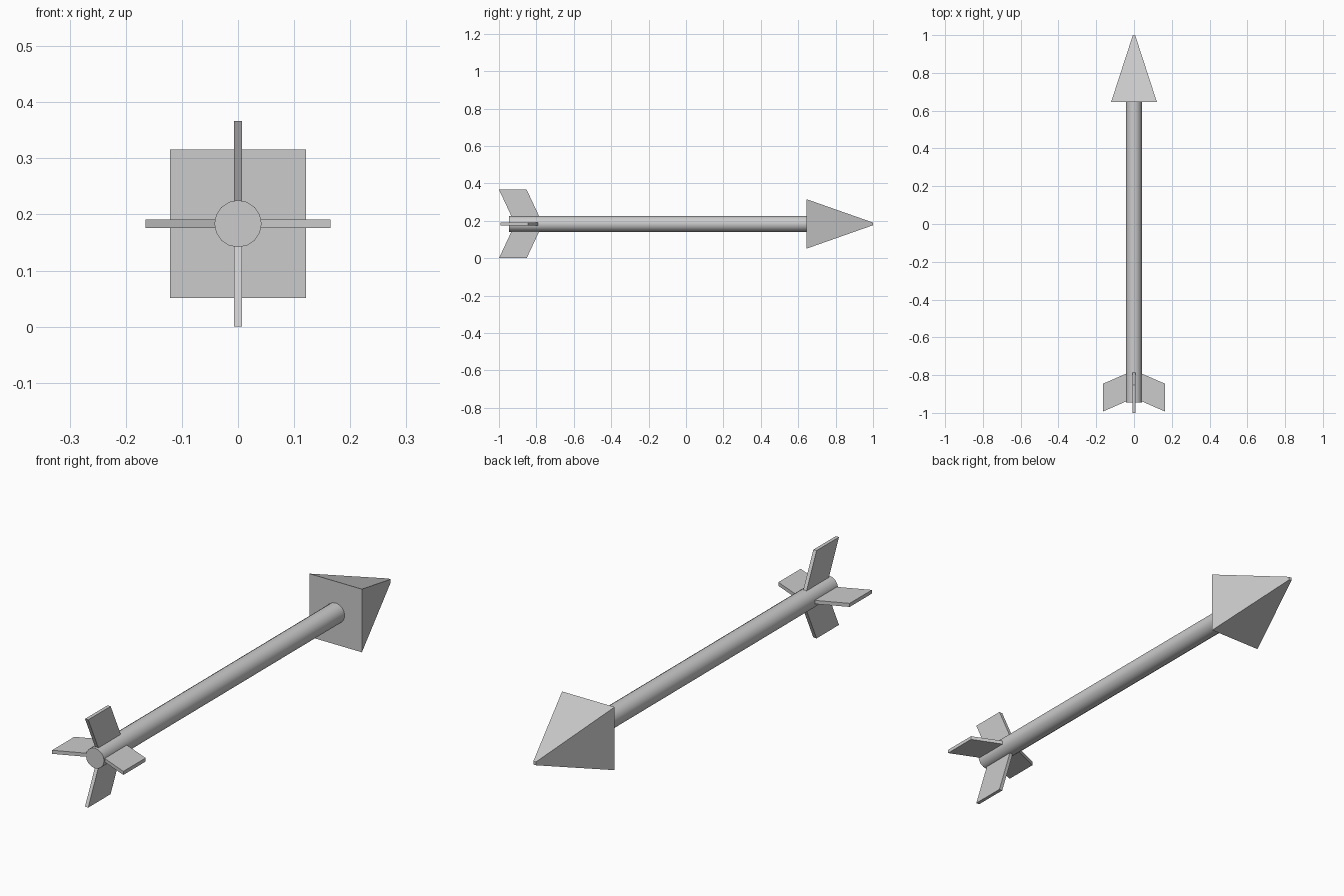
import bpy, bmesh, math
from mathutils import Matrix, Vector

if "Cube" in bpy.data.objects:
    bpy.data.objects.remove(bpy.data.objects["Cube"])

CZ = 0.1835  # height of the arrow's axis


def add_object(name, bm):
    bmesh.ops.recalc_face_normals(bm, faces=bm.faces)
    mesh = bpy.data.meshes.new(name)
    bm.to_mesh(mesh)
    bm.free()
    obj = bpy.data.objects.new(name, mesh)
    bpy.context.collection.objects.link(obj)
    return obj


def fin(name, profile, thickness, angle):
    """Extrude an (radius, y) outline into a plate, turned around the shaft."""
    bm = bmesh.new()
    face = bm.faces.new([bm.verts.new((-thickness / 2, y, r)) for r, y in profile])
    ext = bmesh.ops.extrude_face_region(bm, geom=[face])
    verts = [v for v in ext["geom"] if isinstance(v, bmesh.types.BMVert)]
    bmesh.ops.translate(bm, verts=verts, vec=(thickness, 0, 0))
    turn = Matrix.Translation((0, 0, CZ)) @ Matrix.Rotation(angle, 4, "Y")
    bmesh.ops.transform(bm, matrix=turn, verts=bm.verts)
    return add_object(name, bm)


# Shaft
bpy.ops.mesh.primitive_cylinder_add(vertices=16, radius=0.042, depth=1.59,
                                    location=(0, -0.15, CZ),
                                    rotation=(math.pi / 2, 0, 0))
shaft = bpy.context.object
shaft.name = "shaft"
bpy.ops.object.shade_smooth_by_angle(angle=math.radians(40))

# Pyramid head with a tiny blunt tip
bm = bmesh.new()
bmesh.ops.create_cube(bm, size=2)
for v in bm.verts:
    if v.co.y < 0:
        v.co = Vector((v.co.x * 0.1215, 0.645, CZ + v.co.z * 0.132))
    else:
        v.co = Vector((v.co.x * 0.006, 1.0, CZ + v.co.z * 0.007))
add_object("arrow_head", bm)

# Swept tail fins: upper/lower pair and left/right pair
upright = [(0.1835, -1.0), (0.1835, -0.852), (0.034, -0.782), (0.034, -0.93)]
sideways = [(0.165, -0.993), (0.165, -0.846), (0.034, -0.789), (0.034, -0.936)]
for name, profile, degrees in (("fin_top", upright, 0), ("fin_right", sideways, 90),
                               ("fin_bottom", upright, 180), ("fin_left", sideways, 270)):
    fin(name, profile, 0.015, math.radians(degrees))
